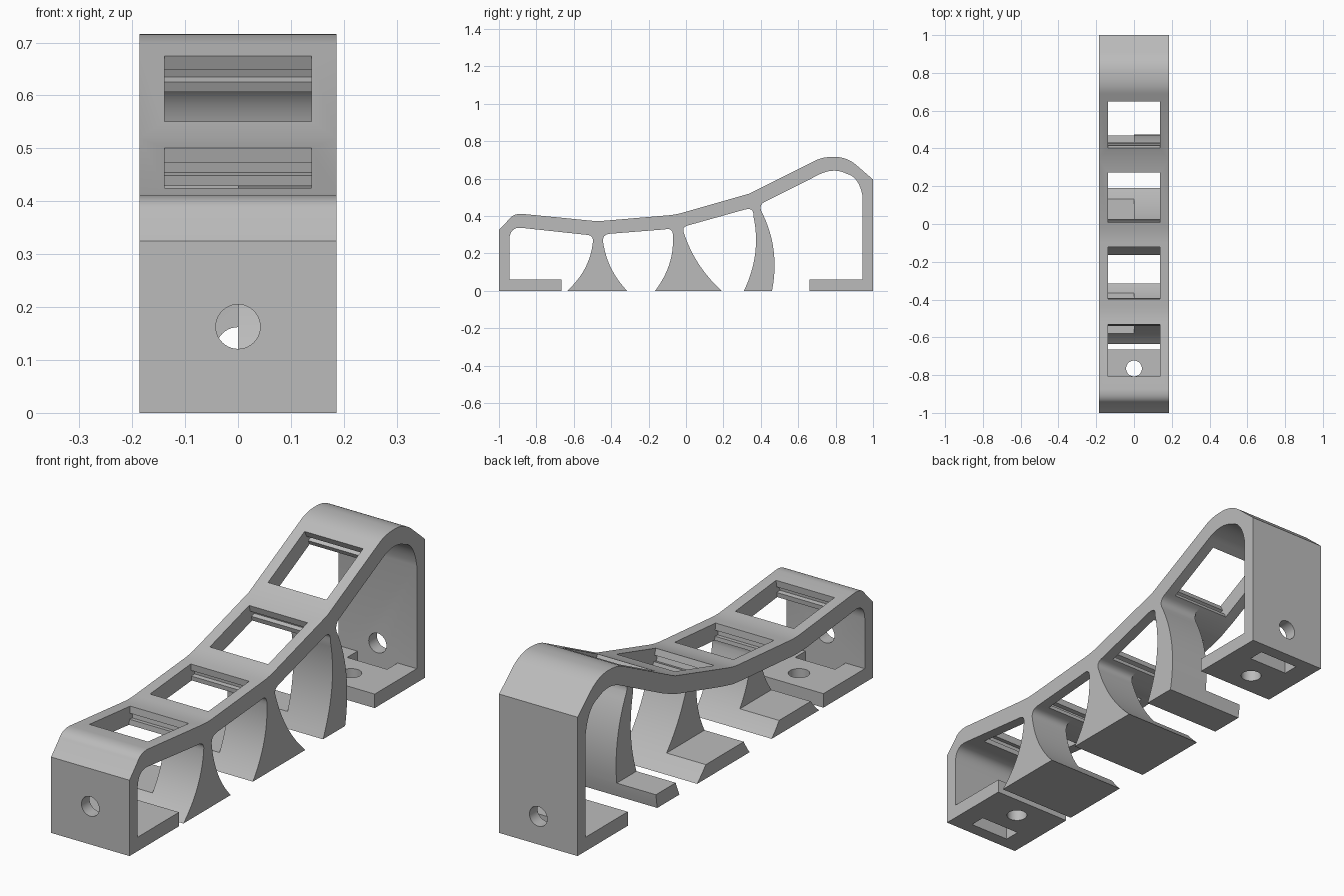
import bpy
import bmesh
from math import atan2
from mathutils import Matrix, Vector

cube = bpy.data.objects.get("Cube")
if cube:
    bpy.data.objects.remove(cube, do_unlink=True)

HALF_WIDTH = 0.186
WALL = 0.945      # inner face of the end walls
FOOT = 0.06       # foot thickness


def curve(start, middle, end, steps=10):
    """Smooth arc from start to end, passing through middle."""
    a, m, b = Vector(start), Vector(middle), Vector(end)
    c = 2 * m - (a + b) / 2
    ts = [i / steps for i in range(steps + 1)]
    return [tuple((1 - t) ** 2 * a + 2 * t * (1 - t) * c + t * t * b) for t in ts]


def new_object(name, bm):
    bmesh.ops.recalc_face_normals(bm, faces=bm.faces)
    mesh = bpy.data.meshes.new(name)
    bm.to_mesh(mesh)
    bm.free()
    obj = bpy.data.objects.new(name, mesh)
    bpy.context.collection.objects.link(obj)
    return obj


def prism(name, outline, x0, x1):
    """Extrude a side outline (y, z) across the width."""
    bm = bmesh.new()
    face = bm.faces.new([bm.verts.new((x0, y, z)) for y, z in outline])
    grown = bmesh.ops.extrude_face_region(bm, geom=[face])["geom"]
    verts = [v for v in grown if isinstance(v, bmesh.types.BMVert)]
    bmesh.ops.translate(bm, verts=verts, vec=(x1 - x0, 0, 0))
    return new_object(name, bm)


def box(name, size, matrix):
    bm = bmesh.new()
    bmesh.ops.create_cube(bm, size=1, matrix=matrix @ Matrix.Diagonal((*size, 1)))
    return new_object(name, bm)


def rod(name, radius, depth, matrix):
    bm = bmesh.new()
    bmesh.ops.create_cone(bm, cap_ends=True, segments=40, radius1=radius,
                          radius2=radius, depth=depth, matrix=matrix)
    return new_object(name, bm)


def cut(target, cutter):
    cutter.hide_render = True
    mod = target.modifiers.new("cut", "BOOLEAN")
    mod.operation = "DIFFERENCE"
    mod.solver = "EXACT"
    mod.object = cutter
    bpy.context.view_layer.objects.active = target
    bpy.ops.object.modifier_apply(modifier=mod.name)
    bpy.data.objects.remove(cutter, do_unlink=True)


# Outer skin, from the front foot over the deck to the back foot
outer = [(-1, 0), (-1, 0.325)]
outer += curve((-0.945, 0.383), (-0.918, 0.405), (-0.875, 0.411))
outer += curve((-0.51, 0.375), (-0.47, 0.373), (-0.43, 0.375), 6)
outer += curve((-0.10, 0.403), (-0.06, 0.408), (-0.02, 0.417), 6)
outer += [(0.34, 0.52)]
outer += curve((0.69, 0.695), (0.735, 0.711), (0.79, 0.716))
outer += curve((0.79, 0.716), (0.85, 0.707), (0.905, 0.677))
outer += [(1, 0.595), (1, 0), (0.66, 0), (0.66, FOOT), (WALL, FOOT)]

# Openings between the legs, followed from back to front
back_cell = curve((WALL, 0.50), (0.915, 0.585), (0.86, 0.625))
back_cell += curve((0.86, 0.625), (0.79, 0.642), (0.715, 0.623))
back_cell += curve((0.43, 0.480), (0.402, 0.458), (0.403, 0.425), 6)
back_cell += curve((0.403, 0.425), (0.468, 0.22), (0.46, 0), 16)

mid_cell = curve((0.31, 0), (0.37, 0.20), (0.36, 0.40), 16)
mid_cell += curve((0.36, 0.40), (0.35, 0.433), (0.31, 0.433), 6)
mid_cell += curve((0.02, 0.352), (-0.012, 0.335), (-0.008, 0.30), 6)
mid_cell += curve((-0.008, 0.30), (0.07, 0.14), (0.19, 0), 16)

low_cell = curve((-0.165, 0), (-0.09, 0.14), (-0.07, 0.29), 16)
low_cell += curve((-0.07, 0.29), (-0.08, 0.325), (-0.115, 0.328), 6)
low_cell += curve((-0.405, 0.305), (-0.437, 0.292), (-0.443, 0.26), 6)
low_cell += curve((-0.443, 0.26), (-0.40, 0.12), (-0.315, 0), 16)

front_cell = curve((-0.635, 0), (-0.54, 0.12), (-0.498, 0.26), 16)
front_cell += curve((-0.498, 0.26), (-0.505, 0.29), (-0.54, 0.30), 6)
front_cell += curve((-0.875, 0.336), (-0.925, 0.325), (-WALL, 0.275))
front_cell += [(-WALL, FOOT), (-0.665, FOOT), (-0.665, 0)]

outline = []
for point in outer + back_cell + mid_cell + low_cell + front_cell:
    if not outline or (Vector(point) - Vector(outline[-1])).length > 0.0001:
        outline.append(point)
stand = prism("bridge_stand", outline, -HALF_WIDTH, HALF_WIDTH)

# Legs reach only half the width; low foot slabs remain on the right half
void = [(-0.70, FOOT), (-0.54, 0.30), (-0.47, 0.299), (-0.405, 0.305),
        (-0.115, 0.328), (-0.05, 0.335), (0.02, 0.352), (0.31, 0.433),
        (0.35, 0.445), (0.43, 0.480), (0.55, FOOT)]
cut(stand, prism("leg_void", void, -0.3, 0))

# Square deck windows with a clip groove under the rim at both ends
WINDOW = 0.277
segments = [((-0.875, 0.411), (-0.47, 0.371), -0.67),
            ((-0.47, 0.371), (-0.06, 0.407), -0.26),
            ((-0.06, 0.407), (0.34, 0.52), 0.14),
            ((0.34, 0.52), (0.69, 0.695), 0.525)]
for (y0, z0), (y1, z1), y in segments:
    z = z0 + (z1 - z0) * (y - y0) / (y1 - y0)
    place = Matrix.Translation((0, y, z)) @ Matrix.Rotation(atan2(z1 - z0, y1 - y0), 4, "X")
    cut(stand, box("window", (WINDOW, WINDOW, 0.16),
                   place @ Matrix.Translation((0, 0, -0.02))))
    cut(stand, box("clip_groove", (WINDOW, WINDOW + 0.04, 0.025),
                   place @ Matrix.Translation((0, 0, -0.042))))

# Screw holes in the walls and feet, and a slot where each foot meets its wall
for side, height in ((-1, 0.163), (1, 0.12)):
    cut(stand, rod("wall_hole", 0.042, 0.2, Matrix.Translation((0, side, height))
                   @ Matrix.Rotation(atan2(1, 0), 4, "X")))
    cut(stand, rod("foot_hole", 0.042, 0.2, Matrix.Translation((0, side * 0.765, 0))))
    cut(stand, box("foot_slot", (0.19, 0.07, 0.2),
                   Matrix.Translation((0, side * 0.91, 0))))

# Plain grey plastic
grey = bpy.data.materials.new("grey_plastic")
grey.use_nodes = True
colour = (0.5, 0.5, 0.5, 1)
grey.diffuse_color = colour
grey.node_tree.nodes["Principled BSDF"].inputs["Base Color"].default_value = colour
stand.data.materials.clear()
stand.data.materials.append(grey)
for polygon in stand.data.polygons:
    polygon.material_index = 0

bpy.ops.object.select_all(action="DESELECT")
stand.select_set(True)
bpy.context.view_layer.objects.active = stand
bpy.ops.object.shade_smooth_by_angle(angle=0.45)
